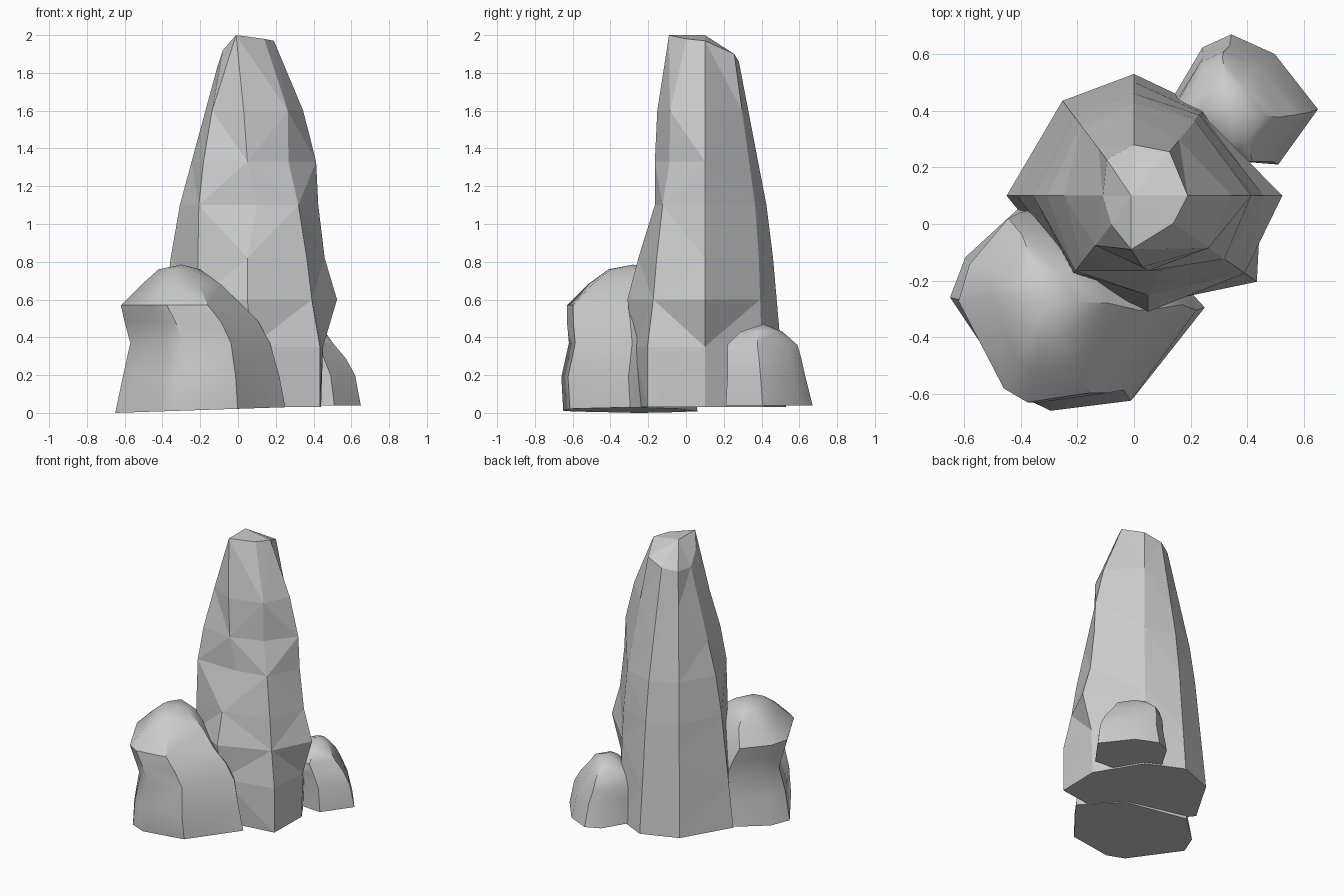
import bpy, bmesh, math

if "Cube" in bpy.data.objects:
    bpy.data.objects.remove(bpy.data.objects["Cube"])


def make_rock(name, rings, cap, smooth=None):
    """Skin a stack of equal-count rings, close the base, fan the crown to cap."""
    bm = bmesh.new()
    vr = [[bm.verts.new(p) for p in ring] for ring in rings]
    n = len(vr[0])
    for a, (lo, hi) in enumerate(zip(vr, vr[1:])):
        for i in range(n):
            j = (i + 1) % n
            if (a + i) % 2:
                bm.faces.new((lo[i], lo[j], hi[j]))
                bm.faces.new((lo[i], hi[j], hi[i]))
            else:
                bm.faces.new((lo[i], lo[j], hi[i]))
                bm.faces.new((lo[j], hi[j], hi[i]))
    bm.faces.new(vr[0][::-1])
    top = bm.verts.new(cap)
    for i in range(n):
        bm.faces.new((vr[-1][i], vr[-1][(i + 1) % n], top))
    bmesh.ops.recalc_face_normals(bm, faces=bm.faces)
    me = bpy.data.meshes.new(name)
    bm.to_mesh(me)
    bm.free()
    ob = bpy.data.objects.new(name, me)
    bpy.context.collection.objects.link(ob)
    if smooth:
        bpy.ops.object.select_all(action='DESELECT')
        ob.select_set(True)
        bpy.context.view_layer.objects.active = ob
        bpy.ops.object.shade_smooth_by_angle(angle=math.radians(smooth))
    return ob


def interp(keys, z):
    for (z0, r0), (z1, r1) in zip(keys, keys[1:]):
        if z <= z1:
            return r0 + (r1 - r0) * (z - z0) / (z1 - z0)
    return keys[-1][1]


# Tall spire: eight corner columns, each an angle and a (height, radius) profile
columns = [
    (0, [(.03, .44), (.35, .45), (.58, .53), (.9, .435), (1.4, .41), (1.6, .345), (1.97, .19)]),
    (51, [(.03, .40), (1, .36), (1.9, .2)]),
    (90, [(.03, .43), (1, .345), (1.86, .18)]),
    (127, [(.03, .42), (1, .33), (1.84, .16)]),
    (180, [(.03, .45), (1, .335), (1.83, .11)]),
    (232, [(.03, .36), (1.08, .34), (1.37, .29), (1.92, .13)]),
    (270, [(.03, .35), (.35, .38), (.6, .41), (.73, .38), (1.1, .265), (1.4, .265), (1.63, .25), (2, .19)]),
    (325, [(.03, .53), (.35, .53), (.58, .48), (.85, .44), (1.1, .39), (1.28, .325), (1.58, .33), (1.98, .17)]),
]
s_shift = [.1, .07, .05, .05, .1, .05, .03, -.01]   # sideways wander of front column
rings = []
for k, z in enumerate([.03, .35, .6, .82, 1.1, 1.33, 1.6, None]):
    ring = []
    for ang, prof in columns:
        h = prof[-1][0] if z is None else z
        r, t = interp(prof, h), math.radians(ang)
        dx = s_shift[k] if ang == 270 else 0
        ring.append((r * math.cos(t) + dx, .1 + r * math.sin(t), h))
    rings.append(ring)
make_rock("tall_spire", rings, (-.01, .1, 2.0))


def boulder(name, outline, levels, cap, tilt=0):
    """Fit a unit outline into the box (z, xmin, xmax, ymin, ymax) at each level."""
    rings = []
    for k, (z, x0, x1, y0, y1) in enumerate(levels):
        rings.append([((x0 + x1) / 2 + u * (x1 - x0) / 2,
                       (y0 + y1) / 2 + v * (y1 - y0) / 2,
                       z + (tilt * u if k == 0 else 0)) for u, v in outline])
    make_rock(name, rings, cap, 35)


# Large boulder at front left
boulder("large_boulder",
        [(-1, .1), (-.5, -.85), (-.24, -1), (.44, -.9), (1, 0), (.5, .7), (-.45, 1), (-.88, .5)],
        [(.015, -.65, .25, -.65, .06), (.19, -.61, .22, -.66, .05),
         (.37, -.57, .17, -.62, .05), (.48, -.60, .11, -.63, .04),
         (.57, -.62, .02, -.63, .02), (.68, -.51, -.09, -.52, -.04),
         (.76, -.42, -.2, -.41, -.14)],
        (-.3, -.28, .785), .015)

# Small boulder at back right
boulder("small_boulder",
        [(1, -.15), (.4, .7), (-.2, 1), (-.6, .8), (-1, .05), (-.75, -.4), (-.1, -.95), (.45, -1)],
        [(.04, .14, .65, .21, .67), (.2, .15, .62, .22, .63),
         (.29, .15, .57, .22, .61), (.36, .18, .51, .22, .59),
         (.43, .24, .46, .29, .51)],
        (.36, .41, .47))
